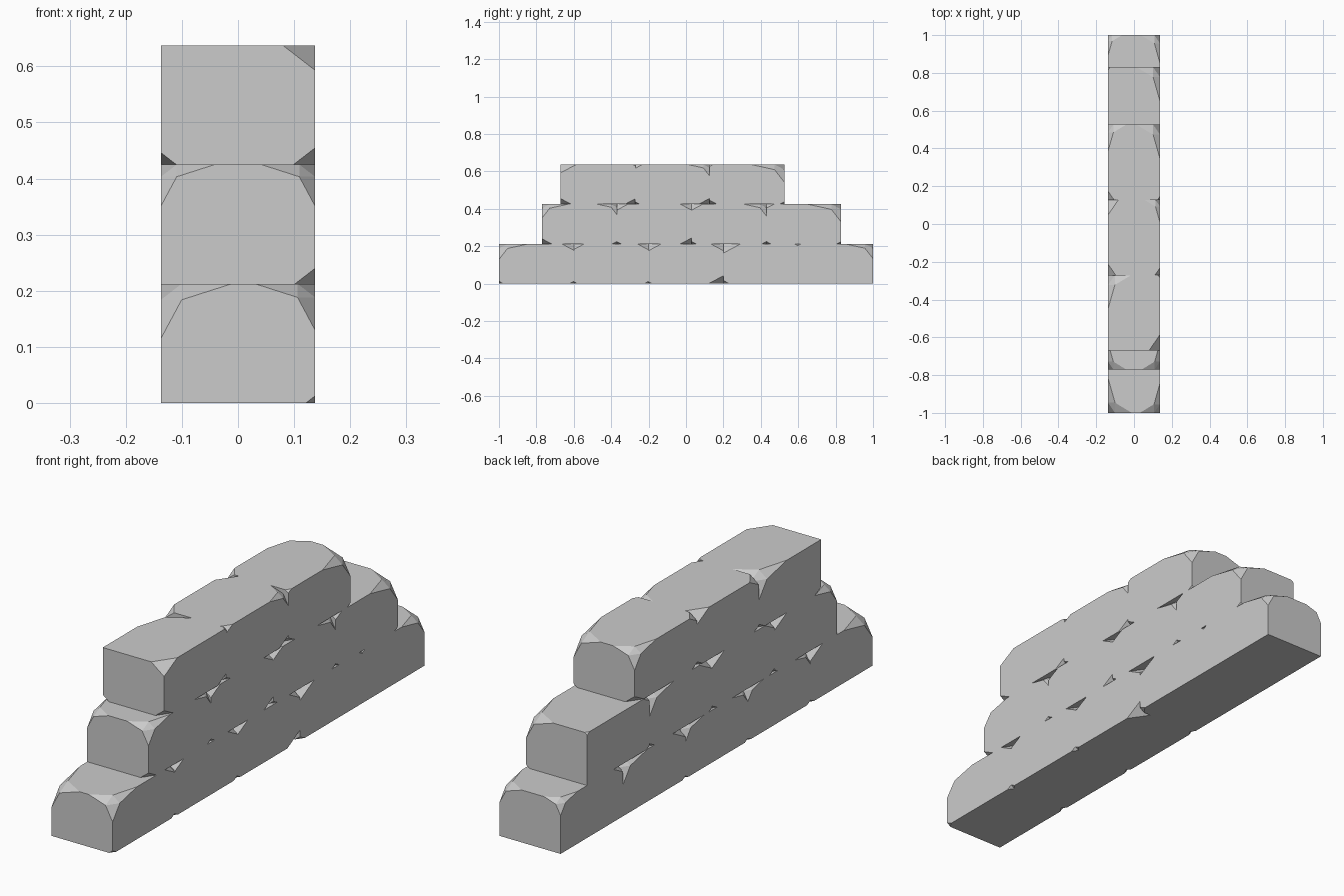
import bpy, bmesh
from itertools import product

if "Cube" in bpy.data.objects:
    bpy.data.objects.remove(bpy.data.objects["Cube"])

SIZE = (0.275, 0.40, 0.2125)

# Chip size (percent of edge length) per corner of each block:
# bottom then top, each as (left front, right front, left back, right back)
ROWS = [
    (-0.8, [
        ((0, 6, 6, 6), (46, 39, 20, 16)),
        ((5, 5, 5, 6), (25, 14, 25, 15)),
        ((5, 5, 5, 20), (25, 17, 30, 17)),
        ((5, 8, 0, 0), (20, 23, 40, 5)),
        ((0, 0, 0, 0), (15, 4, 27, 37))]),
    (-0.57, [
        ((0, 13, 5, 6), (35, 35, 20, 26)),
        ((8, 6, 8, 15), (15, 15, 20, 15)),
        ((5, 6, 8, 6), (20, 15, 40, 30)),
        ((5, 6, 0, 6), (10, 10, 4, 45))]),
    (-0.47, [
        ((10, 14, 10, 14), (0, 21, 45, 4)),
        ((8, 6, 10, 15), (15, 10, 20, 30)),
        ((8, 10, 15, 6), (12, 5, 35, 45))]),
]


def build_block(name, centre, chips):
    """Box whose corners are cut flat, or rounded in two steps when large."""
    bm = bmesh.new()
    for i, j, k in product((0, 1), repeat=3):
        f = chips[k][i + 2 * j] / 100
        s = (2 * i - 1, 2 * j - 1, 2 * k - 1)
        if f == 0:
            insets = [(0, 0, 0)]
        else:
            insets = [(f, 0, 0), (0, f, 0), (0, 0, f)]
            if f > 0.24:
                b = 0.293 * f
                insets += [(b, b, 0), (b, 0, b), (0, b, b)]
        for ins in insets:
            bm.verts.new([centre[a] + s[a] * SIZE[a] * (0.5 - ins[a])
                          for a in range(3)])
    res = bmesh.ops.convex_hull(bm, input=bm.verts)
    loose = [v for v in bm.verts if not v.link_faces]
    bmesh.ops.delete(bm, geom=loose, context='VERTS')
    bmesh.ops.dissolve_limit(bm, angle_limit=0.01, verts=bm.verts, edges=bm.edges)
    bmesh.ops.recalc_face_normals(bm, faces=bm.faces)
    mesh = bpy.data.meshes.new(name)
    bm.to_mesh(mesh)
    bm.free()
    bpy.context.collection.objects.link(bpy.data.objects.new(name, mesh))


# Three courses of stone, staggered
for r, (start, blocks) in enumerate(ROWS):
    for n, chips in enumerate(blocks):
        y = start + n * (SIZE[1] - (0.002 if r == 2 else 0))
        build_block(f"stone_row{r + 1}_{n + 1}", (0, y, (r + 0.5) * SIZE[2]), chips)
